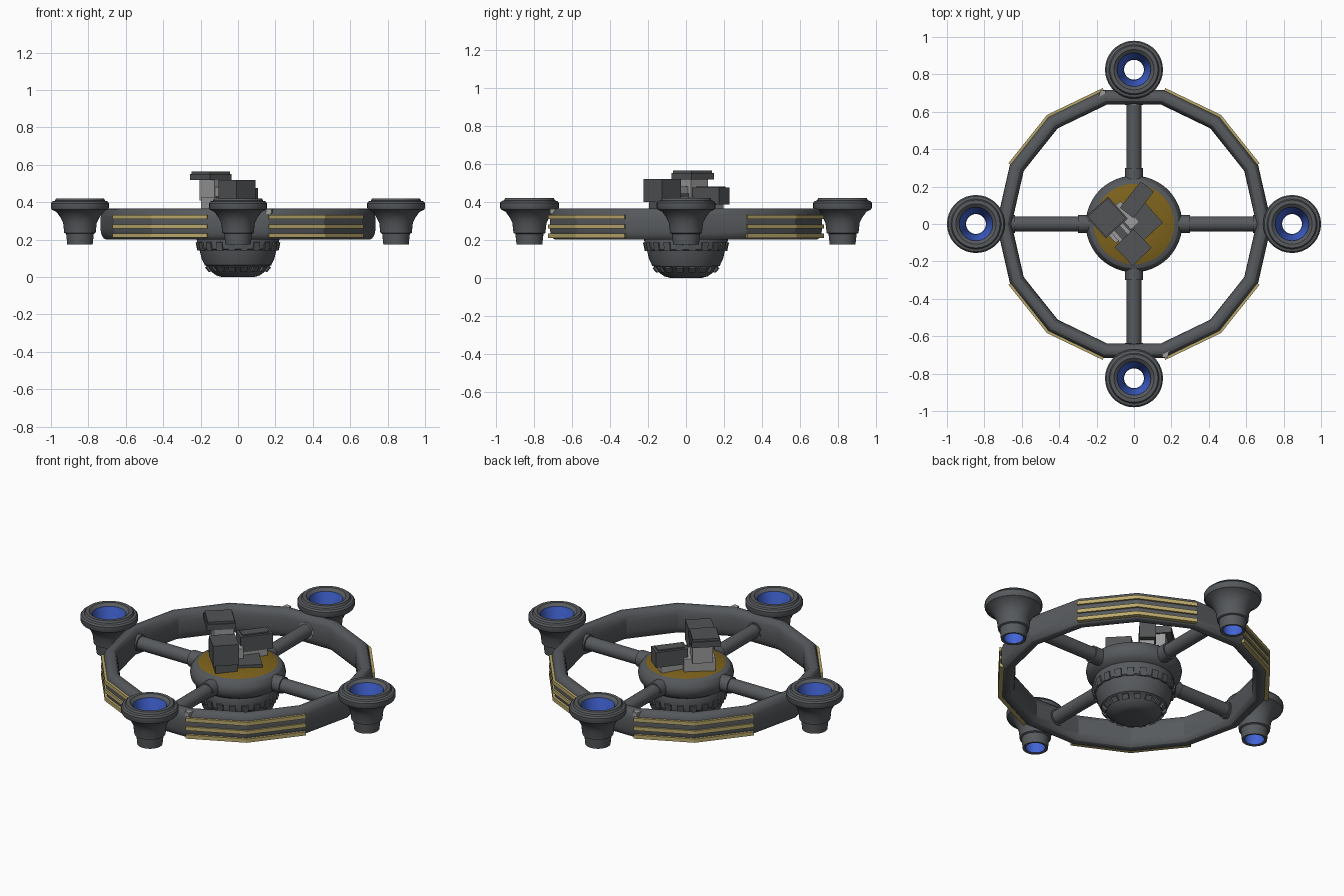
import bpy, bmesh, math
from mathutils import Matrix, Vector

if "Cube" in bpy.data.objects:
    bpy.data.objects.remove(bpy.data.objects["Cube"])

def material(name, rgb):
    m = bpy.data.materials.new(name)
    m.diffuse_color = (*rgb, 1)
    m.use_nodes = True
    m.node_tree.nodes["Principled BSDF"].inputs["Base Color"].default_value = m.diffuse_color
    return m

GREY = material("dark grey", (0.095, 0.102, 0.110))
BOXGREY = material("block grey", (0.085, 0.088, 0.092))
LIGHT = material("light grey", (0.33, 0.33, 0.33))
GOLD = material("dome gold", (0.21, 0.125, 0.012))
STRIPE = material("stripe yellow", (0.50, 0.40, 0.15))
BLUE = material("engine blue", (0.055, 0.13, 0.68))

def finish(name, bm, mats, angle=None):
    bmesh.ops.recalc_face_normals(bm, faces=bm.faces)
    me = bpy.data.meshes.new(name)
    bm.to_mesh(me)
    bm.free()
    for m in mats:
        me.materials.append(m)
    ob = bpy.data.objects.new(name, me)
    bpy.context.collection.objects.link(ob)
    if angle:
        bpy.ops.object.select_all(action='DESELECT')
        ob.select_set(True)
        bpy.context.view_layer.objects.active = ob
        bpy.ops.object.shade_smooth_by_angle(angle=math.radians(angle))
    return ob

def lathe(name, prof, mats, n=40, loc=(0, 0, 0), loop=False, angle=35):
    """Revolve (radius, z, material index of the next band) points about z."""
    bm = bmesh.new()
    rings = [[bm.verts.new((r * math.cos(2 * math.pi * i / n) + loc[0],
                            r * math.sin(2 * math.pi * i / n) + loc[1], z + loc[2]))
              for i in range(n)] for r, z, _ in prof]
    for k in range(len(prof) if loop else len(prof) - 1):
        a, b = rings[k], rings[(k + 1) % len(prof)]
        for i in range(n):
            j = (i + 1) % n
            bm.faces.new((a[i], a[j], b[j], b[i])).material_index = prof[k][2]
    bmesh.ops.remove_doubles(bm, verts=bm.verts, dist=1e-5)
    return finish(name, bm, mats, angle)

def sweep(name, section, angles, mat, closed, angle=None):
    """Sweep a closed (radius, z) section through the given angles in degrees."""
    bm = bmesh.new()
    rows = [[bm.verts.new((r * math.cos(math.radians(a)), r * math.sin(math.radians(a)), z))
             for r, z in section] for a in angles]
    m = len(section)
    for k in range(len(rows) if closed else len(rows) - 1):
        a, b = rows[k], rows[(k + 1) % len(rows)]
        for i in range(m):
            bm.faces.new((a[i], a[(i + 1) % m], b[(i + 1) % m], b[i]))
    if not closed:
        bm.faces.new(rows[0])
        bm.faces.new(rows[-1])
    return finish(name, bm, [mat], angle)

def box(name, center, size, rot, mat):
    bm = bmesh.new()
    bmesh.ops.create_cube(bm, size=1, matrix=Matrix.Translation(center)
                          @ Matrix.Rotation(math.radians(rot), 4, 'Z') @ Matrix.Diagonal((*size, 1)))
    return finish(name, bm, [mat])

def tube(name, direction, r0, r1, radius, z, mat):
    """Cylinder running outward from the centre between two distances."""
    d = Vector((math.cos(direction), math.sin(direction), 0))
    bm = bmesh.new()
    bmesh.ops.create_cone(bm, cap_ends=True, segments=24, radius1=radius, radius2=radius, depth=r1 - r0,
                          matrix=Matrix.Translation(d * (r0 + r1) / 2 + Vector((0, 0, z)))
                          @ d.to_track_quat('Z', 'Y').to_matrix().to_4x4())
    return finish(name, bm, [mat], 40)

# Outer ring: 14 straight segments with a tall rounded section
STEP = 360 / 14
section = []
for i in range(24):
    t = 2 * math.pi * (i + 0.5) / 24
    c, s = math.cos(t), math.sin(t)
    section.append((0.695 + 0.041 * math.copysign(abs(c) ** 0.7, c),
                    0.283 + 0.083 * math.copysign(abs(s) ** 0.8, s)))
sweep("outer_ring", section, [STEP * i for i in range(14)], GREY, True, 24)

# Three yellow strips on each of the four quarters
for q, angs in enumerate(((1, 2, 3), (4, 5, 6), (8, 9, 10), (11, 12, 13))):
    for k, z in enumerate((0.222, 0.270, 0.321)):
        sec = [(0.715, z - 0.011), (0.746, z - 0.011), (0.746, z + 0.011), (0.715, z + 0.011)]
        sweep(f"ring_strip_{q}_{k}", sec, [STEP * a for a in angs], STRIPE, False)

# Small light patches at two ring joints
for x, y in ((0.17, -0.69), (-0.17, 0.69)):
    box("ring_patch", (x, y, 0.35), (0.03, 0.05, 0.025), -12, LIGHT)

# Hub: bowl, groove and rounded collar, closed by a gold cap
hub = [(0, 0, 0), (0.085, 0, 0), (0.115, 0.008, 0), (0.145, 0.030, 0), (0.170, 0.060, 0),
       (0.178, 0.063, 0), (0.195, 0.100, 0), (0.206, 0.145, 0), (0.214, 0.150, 0), (0.221, 0.200, 0),
       (0.215, 0.225, 0), (0.238, 0.238, 0), (0.253, 0.260, 0), (0.258, 0.287, 0), (0.253, 0.312, 0),
       (0.238, 0.333, 0), (0.215, 0.343, 1), (0.12, 0.352, 1), (0, 0.355, 1)]
lathe("hub", hub, [GREY, GOLD], 48, angle=30)

# Raised panels in two rows around the bowl
for row, (n, r, z, w, h, tilt) in enumerate(((20, 0.211, 0.165, 0.036, 0.045, 12),
                                             (16, 0.158, 0.046, 0.035, 0.030, 42))):
    bm = bmesh.new()
    for i in range(n):
        bmesh.ops.create_cube(bm, size=1, matrix=Matrix.Rotation(2 * math.pi * (i + 0.5) / n, 4, 'Z')
                              @ Matrix.Translation((r, 0, z)) @ Matrix.Rotation(math.radians(tilt), 4, 'Y')
                              @ Matrix.Diagonal((0.022, w, h, 1)))
    finish(f"bowl_panels_{row}", bm, [GREY])

# Spokes with collars, and an open engine pod at the end of each
pod = [(0.053, 0.178, 0), (0.068, 0.175, 0), (0.074, 0.232, 0), (0.084, 0.236, 0), (0.090, 0.290, 0),
       (0.104, 0.318, 0), (0.125, 0.347, 0), (0.150, 0.360, 0), (0.155, 0.370, 0), (0.155, 0.394, 0),
       (0.148, 0.404, 0), (0.134, 0.408, 0), (0.128, 0.420, 0), (0.108, 0.420, 0), (0.090, 0.405, 1),
       (0.080, 0.350, 1), (0.056, 0.230, 1)]
for i, name in enumerate(("right", "back", "left", "front")):
    a = i * math.pi / 2
    tube(f"{name}_spoke", a, 0.20, 0.69, 0.039, 0.285, GREY)
    tube(f"{name}_inner_collar", a, 0.22, 0.30, 0.047, 0.285, GREY)
    tube(f"{name}_outer_collar", a, 0.635, 0.685, 0.047, 0.285, LIGHT if name == "back" else GREY)
    d = 0.845 if i % 2 == 0 else 0.825
    lathe(f"{name}_engine", pod, [GREY, BLUE], 36, (d * math.cos(a), d * math.sin(a), 0), True, 32)

# Cluster of blocks on top of the hub
ROT = 42
box("deck_plate", (0.02, 0.0, 0.358), (0.21, 0.17, 0.02), ROT, BOXGREY)
box("tower_base", (-0.085, 0.01, 0.385), (0.17, 0.15, 0.08), ROT, LIGHT)
box("tower_column", (-0.125, 0.035, 0.465), (0.11, 0.12, 0.11), ROT, LIGHT)
box("tower_top", (-0.145, 0.035, 0.535), (0.158, 0.158, 0.034), ROT, BOXGREY)
box("tower_cap", (-0.145, 0.035, 0.558), (0.145, 0.145, 0.014), ROT, BOXGREY)
box("front_block", (-0.005, -0.125, 0.460), (0.14, 0.14, 0.12), ROT + 2, BOXGREY)
box("front_block_foot", (-0.005, -0.115, 0.375), (0.12, 0.11, 0.06), ROT + 2, BOXGREY)
box("back_block", (0.016, 0.13, 0.43), (0.18, 0.09, 0.09), ROT + 10, BOXGREY)
box("back_block_lid", (0.016, 0.13, 0.478), (0.15, 0.06, 0.008), ROT + 10, BOXGREY)
box("back_block_foot", (0.01, 0.115, 0.37), (0.15, 0.08, 0.05), ROT + 10, LIGHT)
# Light bridge of two rails joining the blocks
for s in (-1, 1):
    box("bridge_rail", (-0.065 + 0.022 * s, -0.050 + 0.020 * s, 0.455), (0.022, 0.11, 0.05), ROT, LIGHT)
box("bridge_floor", (-0.05, -0.05, 0.43), (0.08, 0.12, 0.03), ROT, BOXGREY)
